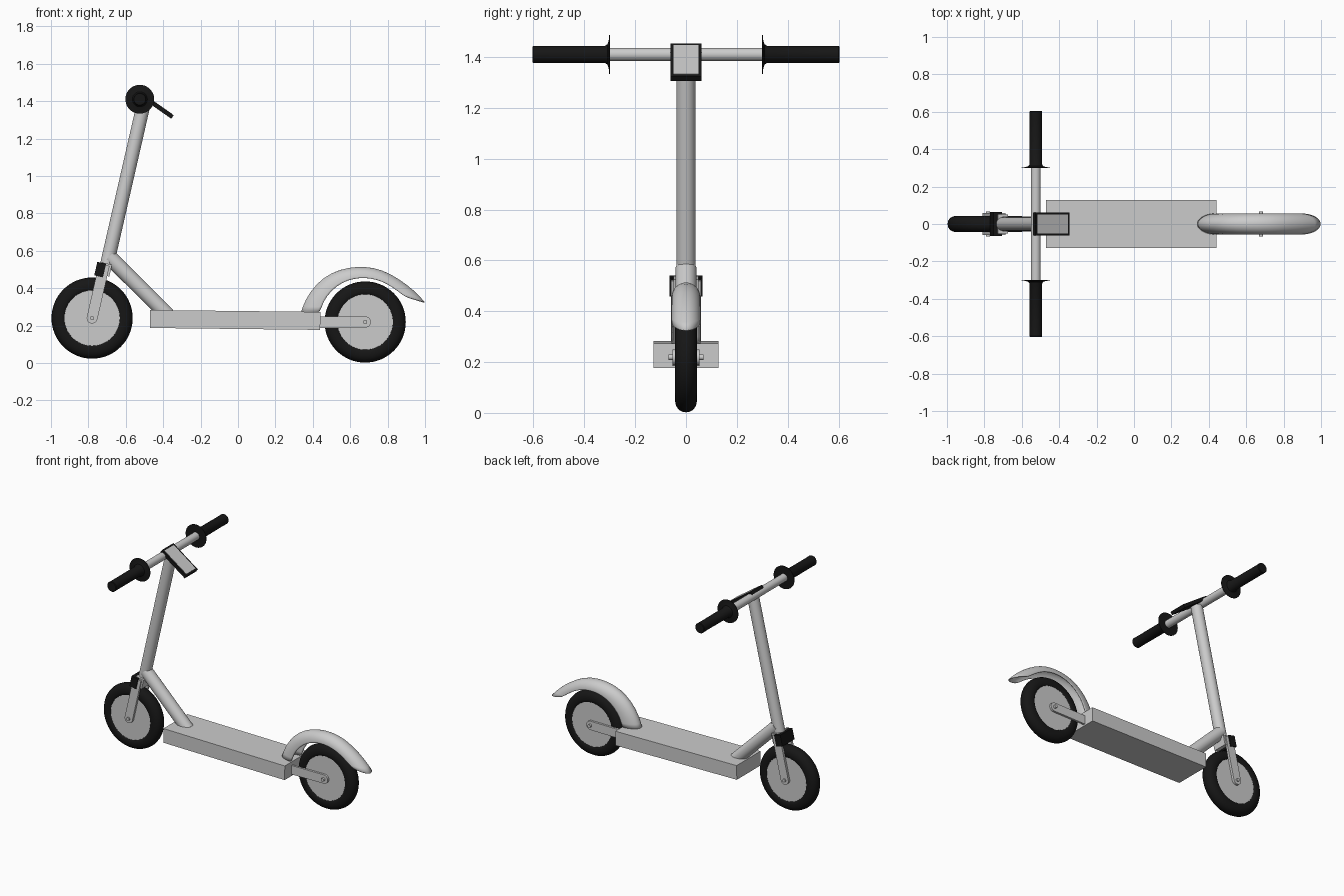
import bpy, bmesh, math
from mathutils import Vector

if "Cube" in bpy.data.objects:
    bpy.data.objects.remove(bpy.data.objects["Cube"])

black = bpy.data.materials.new("black_rubber")
black.diffuse_color = (0.008, 0.008, 0.008, 1)
black.use_nodes = True
black.node_tree.nodes["Principled BSDF"].inputs["Base Color"].default_value = black.diffuse_color
LEAN = 0.225          # backward lean of the steering column


def finish(name, bm, mat=None, smooth=True):
    bmesh.ops.remove_doubles(bm, verts=bm.verts, dist=1e-5)
    bmesh.ops.recalc_face_normals(bm, faces=bm.faces)
    me = bpy.data.meshes.new(name)
    bm.to_mesh(me)
    bm.free()
    ob = bpy.data.objects.new(name, me)
    bpy.context.collection.objects.link(ob)
    if mat:
        me.materials.append(mat)
    if smooth:
        bpy.ops.object.select_all(action='DESELECT')
        ob.select_set(True)
        bpy.context.view_layer.objects.active = ob
        bpy.ops.object.shade_smooth_by_angle(angle=math.radians(35))
    return ob


def lathe(name, profile, center, mat=None, steps=48):
    """Turn an (radius, y) profile around the y axis."""
    bm = bmesh.new()
    vs = [bm.verts.new((r, y, 0)) for r, y in profile]
    es = [bm.edges.new(p) for p in zip(vs, vs[1:])]
    bmesh.ops.spin(bm, geom=vs + es, cent=(0, 0, 0), axis=(0, 1, 0),
                   angle=math.tau, steps=steps, use_merge=True)
    bmesh.ops.translate(bm, verts=bm.verts, vec=center)
    return finish(name, bm, mat)


def tube(name, a, b, r, mat=None, steps=32):
    a, b = Vector(a), Vector(b)
    bm = bmesh.new()
    bmesh.ops.create_cone(bm, cap_ends=True, segments=steps, radius1=r, radius2=r,
                          depth=(b - a).length)
    bm.transform((b - a).to_track_quat('Z', 'Y').to_matrix().to_4x4())
    bmesh.ops.translate(bm, verts=bm.verts, vec=(a + b) / 2)
    return finish(name, bm, mat)


def box(name, loc, size, rot_y=0, mat=None):
    bm = bmesh.new()
    bmesh.ops.create_cube(bm, size=1)
    bmesh.ops.scale(bm, verts=bm.verts, vec=size)
    ob = finish(name, bm, mat, smooth=False)
    ob.location = loc
    ob.rotation_euler[1] = rot_y
    return ob


def plate(name, a, b, r, y0, y1):
    """Flat bar in the xz plane, rounded at a and square at b."""
    a, b = Vector(a), Vector(b)
    d = (a - b).normalized()
    n = Vector((-d.y, d.x))
    pts = [b - n * r]
    pts += [a + r * (math.sin(t) * d - math.cos(t) * n)
            for t in [math.pi * i / 14 for i in range(15)]]
    pts.append(b + n * r)
    bm = bmesh.new()
    f = bm.faces.new([bm.verts.new((p.x, y0, p.y)) for p in pts])
    ext = bmesh.ops.extrude_face_region(bm, geom=[f])
    new = [v for v in ext['geom'] if isinstance(v, bmesh.types.BMVert)]
    bmesh.ops.translate(bm, verts=new, vec=(0, y1 - y0, 0))
    return finish(name, bm)


# Wheels: tyre, hub and axle bolts
half = [(0.147, 0.036), (0.153, 0.041), (0.165, 0.043), (0.18, 0.042),
        (0.194, 0.038), (0.206, 0.029), (0.214, 0.016), (0.217, 0)]
tyre = [(0.14, 0.03)] + half + [(r, -y) for r, y in half[-2::-1]] + [(0.14, -0.03)]
for end, x, z in (("front", -0.78, 0.24), ("rear", 0.68, 0.219)):
    c = (x, 0, z)
    lathe(end + "_tyre", tyre, c, black, 64)
    lathe(end + "_hub", [(0, -0.037), (0.149, -0.037), (0.149, 0.037), (0, 0.037)], c, None, 64)
    lathe(end + "_axle", [(0, -0.068), (0.011, -0.068), (0.011, 0.068), (0, 0.068)], c, None, 16)

# Deck
box("deck", (-0.015, 0, 0.23), (0.91, 0.256, 0.096), math.radians(0.65))

# Fork legs and rear arms on both sides
for side, s in (("left", 1), ("right", -1)):
    plate("fork_leg_" + side, (-0.78, 0.24), (-0.715, 0.525), 0.029, s * 0.043, s * 0.059)
    plate("rear_arm_" + side, (0.68, 0.219), (0.40, 0.217), 0.03, s * 0.04, s * 0.054)
box("fork_crown", (-0.708, 0, 0.50), (0.056, 0.1, 0.065), LEAN)
box("fork_clamp", (-0.737, 0, 0.499), (0.048, 0.13, 0.074), LEAN, black)

# Steering column and brace tube
tube("stem", (-0.703, 0, 0.515), (-0.502, 0, 1.395), 0.037)
tube("brace_tube", (-0.69, 0, 0.568), (-0.375, 0, 0.255), 0.041)

# Handlebar with flanged grips
tube("handlebar", (-0.525, -0.58, 1.41), (-0.525, 0.58, 1.41), 0.026)
grip = [(0, 0.299), (0.077, 0.299), (0.077, 0.302), (0.055, 0.304), (0.04, 0.309),
        (0.034, 0.318), (0.033, 0.56), (0.034, 0.6), (0.031, 0.604), (0, 0.604)]
for side, s in (("left", 1), ("right", -1)):
    lathe("grip_" + side, [(r, s * y) for r, y in grip], (-0.525, 0, 1.41), black)

# Display panel
tilt = math.radians(35)
n = Vector((math.sin(tilt), 0, math.cos(tilt)))
c = Vector((-0.442, 0, 1.379))
box("display_case", c, (0.224, 0.122, 0.022), tilt, black)
box("display_screen", c + n * 0.0105, (0.2, 0.1, 0.005), tilt)

# Rear fender: half-elliptic section swept between crest and lower edge
stations = [(0.337, 0.265, 0.44, 0.27), (0.36, 0.337, 0.455, 0.33), (0.42, 0.424, 0.50, 0.39),
            (0.50, 0.482, 0.56, 0.433), (0.59, 0.509, 0.62, 0.452), (0.68, 0.514, 0.68, 0.457),
            (0.77, 0.497, 0.745, 0.446), (0.86, 0.447, 0.80, 0.422), (0.94, 0.387, 0.85, 0.388),
            (0.997, 0.324, 0.895, 0.353)]
bm = bmesh.new()
rows = []
for px, pz, qx, qz in stations:
    row = []
    for i in range(13):
        t = math.pi * i / 12
        k = math.sin(t)
        row.append(bm.verts.new((qx + (px - qx) * k, 0.054 * math.cos(t), qz + (pz - qz) * k)))
    rows.append(row)
for r0, r1 in zip(rows, rows[1:]):
    for i in range(12):
        bm.faces.new((r0[i], r0[i + 1], r1[i + 1], r1[i]))
fender = finish("rear_fender", bm)
sub = fender.modifiers.new("smooth", 'SUBSURF')
sub.levels = sub.render_levels = 1
sol = fender.modifiers.new("shell", 'SOLIDIFY')
sol.thickness = 0.006
sol.offset = 0
